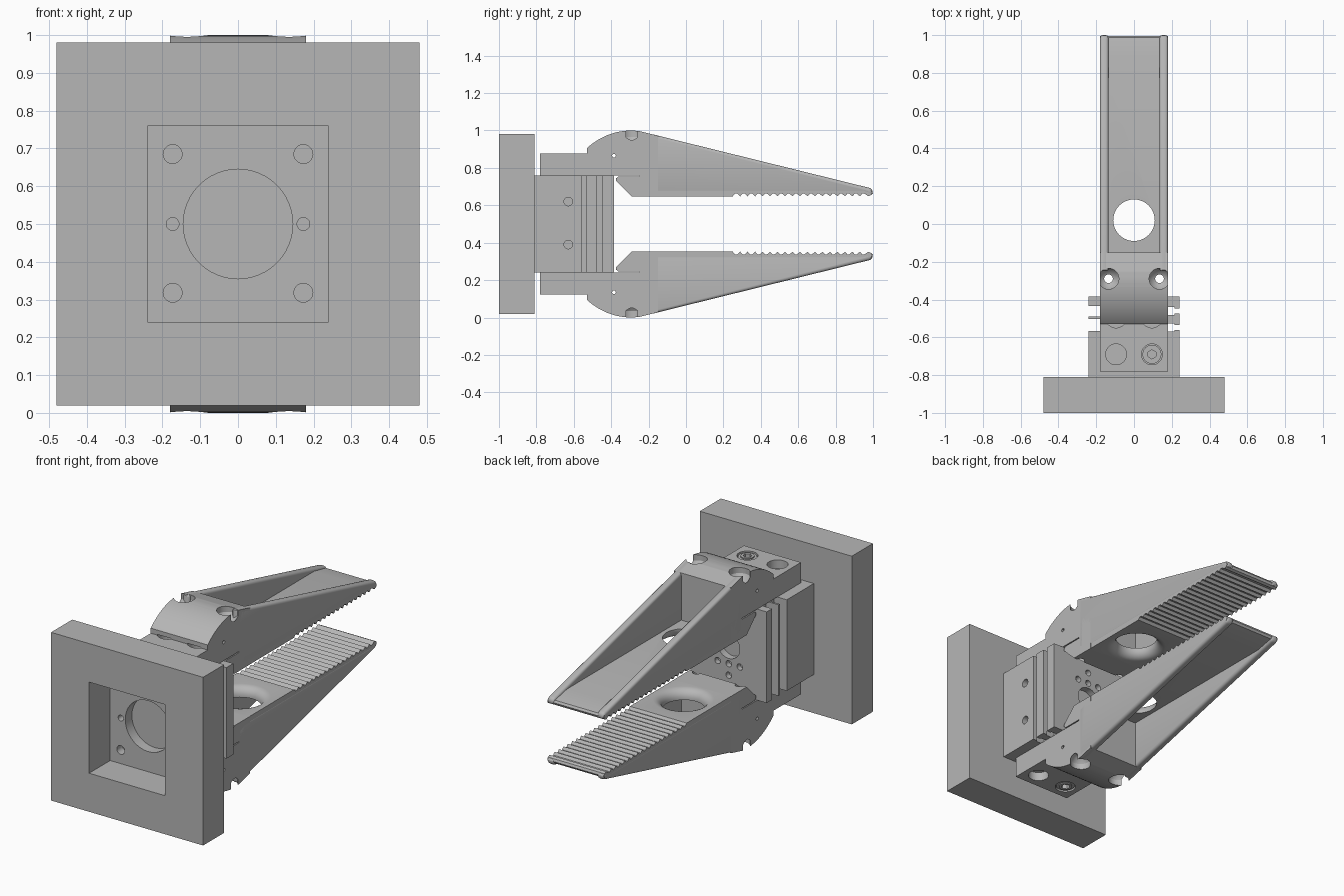
import bpy, bmesh
from math import sin, cos, pi, radians
from mathutils import Matrix, Vector

cube = bpy.data.objects.get("Cube")
if cube:
    bpy.data.objects.remove(cube, do_unlink=True)

GREY = bpy.data.materials.new("machined_grey")
GREY.use_nodes = True
GREY.diffuse_color = (0.47, 0.47, 0.47, 1)
GREY.node_tree.nodes["Principled BSDF"].inputs["Base Color"].default_value = (0.47, 0.47, 0.47, 1)


def make(name, bm):
    bmesh.ops.recalc_face_normals(bm, faces=bm.faces)
    mesh = bpy.data.meshes.new(name)
    bm.to_mesh(mesh)
    bm.free()
    mesh.materials.append(GREY)
    ob = bpy.data.objects.new(name, mesh)
    bpy.context.collection.objects.link(ob)
    return ob


def prism(name, pts, axis, lo, hi):
    """Extrude a flat outline: (y, z) along x, or (x, y) along z."""
    bm = bmesh.new()
    if axis == "x":
        verts = [bm.verts.new((lo, a, b)) for a, b in pts]
        step = Vector((hi - lo, 0, 0))
    else:
        verts = [bm.verts.new((a, b, lo)) for a, b in pts]
        step = Vector((0, 0, hi - lo))
    face = bm.faces.new(verts)
    out = bmesh.ops.extrude_face_region(bm, geom=[face])
    moved = [g for g in out["geom"] if isinstance(g, bmesh.types.BMVert)]
    bmesh.ops.translate(bm, verts=moved, vec=step)
    return make(name, bm)


def box(name, lo, hi):
    return prism(name, [(lo[0], lo[1]), (hi[0], lo[1]), (hi[0], hi[1]), (lo[0], hi[1])],
                 "z", lo[2], hi[2])


def rod(name, axis, centre, r, length, sides=32):
    turn = {"x": Matrix.Rotation(pi / 2, 4, "Y"), "y": Matrix.Rotation(pi / 2, 4, "X"),
            "z": Matrix.Identity(4)}[axis]
    bm = bmesh.new()
    bmesh.ops.create_cone(bm, cap_ends=True, segments=sides, radius1=r, radius2=r,
                          depth=length, matrix=Matrix.Translation(centre) @ turn)
    return make(name, bm)


def lathe(name, centre, profile, sides=40):
    bm = bmesh.new()
    rings = [[bm.verts.new((centre[0] + r * cos(2 * pi * i / sides),
                            centre[1] + r * sin(2 * pi * i / sides), z))
              for i in range(sides)] for r, z in profile]
    for a, b in zip(rings, rings[1:]):
        for i in range(sides):
            j = (i + 1) % sides
            bm.faces.new((a[i], a[j], b[j], b[i]))
    bm.faces.new(rings[0])
    bm.faces.new(rings[-1])
    return make(name, bm)


def bake(ob):
    dg = bpy.context.evaluated_depsgraph_get()
    mesh = bpy.data.meshes.new_from_object(ob.evaluated_get(dg))
    ob.modifiers.clear()
    ob.data = mesh


def cut(ob, *cutters):
    for c in cutters:
        m = ob.modifiers.new("cut", "BOOLEAN")
        m.operation, m.solver, m.object = "DIFFERENCE", "EXACT", c
        bake(ob)
        bpy.data.objects.remove(c, do_unlink=True)


def arc(cy, cz, r, start, end, n):
    angles = [radians(start + (end - start) * i / n) for i in range(n + 1)]
    return [(cy + r * cos(a), cz + r * sin(a)) for a in angles]


# Mounting flange with a square window
flange = box("mounting_flange", (-.48, -1, .02), (.48, -.81, .98))
cut(flange, box("window_cutter", (-.24, -1.1, .24), (.24, -.7, .76)))

# Gripper body: fins and grooves along both sides
outline = [(-.24, -.81), (.24, -.81)]
for front, rear in ((-.56, -.535), (-.475, -.447)):
    outline += [(.24, front), (.215, front), (.215, front - .008), (.16, front - .008),
                (.16, rear + .008), (.215, rear + .008), (.215, rear), (.24, rear)]
outline += [(.24, -.385), (-.24, -.385)]
for rear, front in ((-.434, -.491), (-.503, -.566)):
    outline += [(-.24, rear), (-.16, rear), (-.16, front), (-.24, front)]
body = prism("gripper_body", outline, "z", .24, .76)
cut(body, rod("bore_cutter", "y", (0, -.81, .5), .145, .12, 48),
    rod("rear_bore_cutter", "y", (0, -.385, .5), .07, .08))
for x in (-.173, .173):
    for z in (.318, .685):
        cut(body, rod("bolt_cutter", "y", (x, -.81, z), .025, .1, 20))
    cut(body, rod("dowel_cutter", "y", (x, -.81, .5), .017, .08, 16))
for s in (-1, 1):
    for x, dz in ((-.07, .1), (0, .1), (.07, .1), (0, .165)):
        cut(body, rod("tap_cutter", "y", (x, -.385, .5 + s * dz), .018, .06, 16))
for z in (.39, .62):
    cut(body, rod("side_port_cutter", "x", (.24, -.63, z), .023, .08, 20))


def slope(y):
    return .997 - .2475 * (y + .25)


# Upper jaw head with its sliding foot, rounded back and bolt holes
PAD = .648
head = prism("upper_jaw_head",
             [(-.78, .76), (-.78, .876), (-.53, .876)]
             + arc(-.29, .649, .351, 133.2, 90, 12)
             + [(-.25, slope(-.25)), (-.15, slope(-.15)), (-.15, PAD), (-.29, PAD),
                (-.375, .732), (-.375, .743), (-.362, .754), (-.25, .754), (-.25, .76)],
             "x", -.18, .18)
for x in (-.135, .135):
    cut(head, lathe("jaw_bolt_cutter", (x, -.29),
                    [(.023, .6), (.023, .93), (.04, .94), (.055, .965), (.055, 1.1)], 28))
for x in (-.095, .095):
    cut(head, rod("foot_bore_cutter", "z", (x, -.69, .876), .055, .1),
        rod("hidden_bore_cutter", "z", (x, -.495, .85), .055, .06))
cut(head, rod("pin_cutter", "x", (0, -.385, .865), .01, .5, 12))

# Socket screw in one foot bore
screw = rod("upper_jaw_screw", "z", (.095, -.69, .845), .05, .05)
cut(screw, rod("hex_cutter", "z", (.095, -.69, .87), .024, .05, 6))
collar = rod("upper_jaw_screw_collar", "z", (.095, -.69, .849), .036, .054)
cut(collar, rod("hex_cutter", "z", (.095, -.69, .87), .024, .07, 6))

# Grip pad: serrated underside, flared round opening
teeth, pitch = [], .04
for i in range(18):
    y = .25 + i * pitch
    teeth += [(y, PAD), (y + pitch * .3, PAD + .014), (y + pitch * .6, PAD + .014)]
pad = prism("upper_jaw_pad",
            [(-.16, PAD)] + teeth + [(.975, PAD), (.99, .655), (.996, .668), (.988, .68),
                                     (.88, .703), (-.16, .703)], "x", -.179, .179)
flare = [(.11 + .05 * (1 - sin(a)), PAD + .05 * (1 - cos(a)))
         for a in (radians(15 * k) for k in range(7))]
cut(pad, lathe("opening_cutter", (0, .02), [(flare[0][0], .6)] + flare + [(.11, .8)]))

# Side rails with rounded edges
rails = []
for side, lo, hi in (("left", .135, .18), ("right", -.18, -.135)):
    rail = prism("upper_jaw_%s_rail" % side,
                 [(-.25, .69), (-.25, slope(-.25))] + arc(.974, .670, .024, 76, -45, 8)
                 + [(.95, .668), (-.2, .668)], "x", lo, hi)
    bev = rail.modifiers.new("round", "BEVEL")
    bev.width, bev.segments, bev.limit_method = .014, 3, "ANGLE"
    bev.angle_limit = radians(50)
    bev.use_clamp_overlap = False
    bake(rail)
    rails.append(rail)

# Lower jaw: the upper one turned half a turn about the long axis
spin = Matrix.Translation((0, 0, .5)) @ Matrix.Rotation(pi, 4, "Y") @ Matrix.Translation((0, 0, -.5))
for ob in [head, screw, collar, pad] + rails:
    low = ob.copy()
    low.data = ob.data.copy()
    low.data.transform(spin)
    low.name = ob.name.replace("upper", "lower")
    bpy.context.collection.objects.link(low)

# Smooth the round surfaces, keep the machined edges sharp
bpy.ops.object.select_all(action="DESELECT")
for ob in bpy.context.collection.objects:
    if ob.type == "MESH":
        ob.select_set(True)
        bpy.context.view_layer.objects.active = ob
bpy.ops.object.shade_smooth_by_angle(angle=radians(30))
